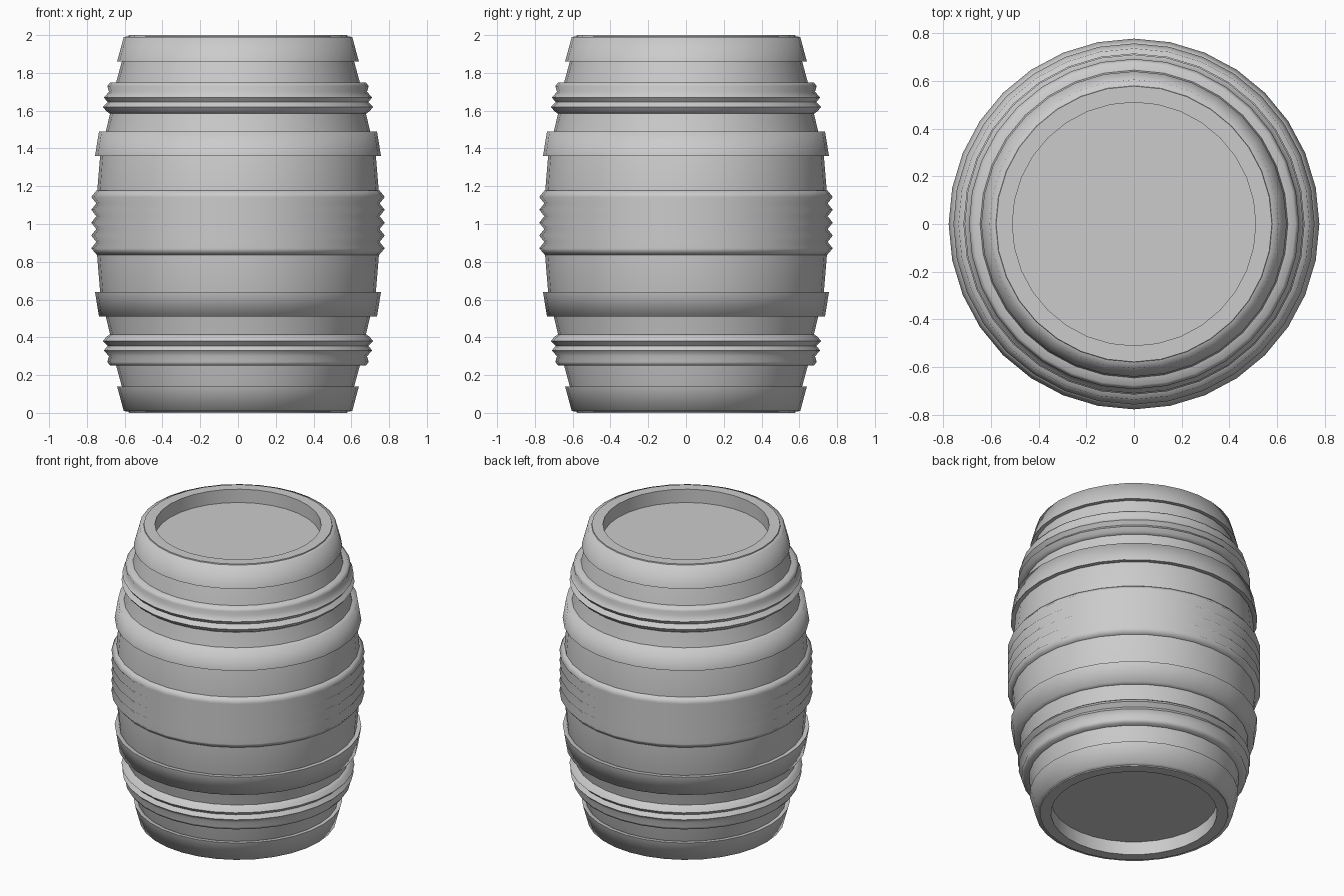
import bpy, bmesh, math

cube = bpy.data.objects.get("Cube")
if cube:
    bpy.data.objects.remove(cube, do_unlink=True)

SIDES = 32

grey = bpy.data.materials.new("plain_grey")
grey.use_nodes = True
COLOUR = (0.6, 0.6, 0.6, 1)
grey.diffuse_color = COLOUR
grey.node_tree.nodes["Principled BSDF"].inputs["Base Color"].default_value = COLOUR


def lathe(name, profile, smooth_angle, closed=True):
    """Turn a list of (radius, height) points around the z axis."""
    bm = bmesh.new()
    verts = [bm.verts.new((r, 0, z)) for r, z in profile]
    pairs = list(zip(verts, verts[1:]))
    if closed:
        pairs.append((verts[-1], verts[0]))
    edges = [bm.edges.new(p) for p in pairs]
    bmesh.ops.spin(bm, geom=verts + edges, cent=(0, 0, 0), axis=(0, 0, 1),
                   angle=math.tau, steps=SIDES, use_merge=False)
    bmesh.ops.remove_doubles(bm, verts=bm.verts, dist=0.0005)
    bmesh.ops.recalc_face_normals(bm, faces=bm.faces)
    mesh = bpy.data.meshes.new(name)
    bm.to_mesh(mesh)
    bm.free()
    mesh.materials.append(grey)
    obj = bpy.data.objects.new(name, mesh)
    bpy.context.collection.objects.link(obj)
    bpy.ops.object.select_all(action='DESELECT')
    obj.select_set(True)
    bpy.context.view_layer.objects.active = obj
    bpy.ops.object.shade_smooth_by_angle(angle=math.radians(smooth_angle))
    return obj


def flip(profile):
    """Mirror a profile about the middle of the barrel."""
    return [(r, 2 - z) for r, z in reversed(profile)]


# Barrel body with a sunken lid at each end
upper = [(0.75, 1.0), (0.745, 1.18), (0.73, 1.36), (0.70, 1.49), (0.677, 1.585),
         (0.645, 1.75), (0.615, 1.86), (0.578, 2.0), (0.51, 2.0), (0.51, 1.91), (0, 1.91)]
lathe("barrel_body", flip(upper)[:-1] + upper, 35, closed=False)

# Metal hoops, flared toward the middle, in mirrored pairs
end_hoop = [(0.60, 1.86), (0.64, 1.86), (0.605, 1.99), (0.57, 1.995)]
wide_hoop = [(0.70, 1.36), (0.757, 1.36), (0.736, 1.49), (0.68, 1.49)]
for part, hoop in (("end_hoop", end_hoop), ("wide_hoop", wide_hoop)):
    lathe("upper_" + part, hoop, 84)
    lathe("lower_" + part, flip(hoop), 84)

# Ridged rope bands between the hoops
rope = [(0.63, 1.585), (0.68, 1.585), (0.697, 1.597), (0.715, 1.62), (0.69, 1.645),
        (0.71, 1.67), (0.683, 1.70), (0.692, 1.73), (0.677, 1.75), (0.62, 1.75)]
lathe("upper_rope_band", rope, 80)
lathe("lower_rope_band", flip(rope), 80)

# Five ridged rope turns around the belly
pitch, turns, low = 0.068, 5, 0.837
belly = [(0.72, low), (0.748, low)]
for i in range(turns):
    z = low + pitch * i
    belly += [(0.777, z + pitch / 2), (0.75, z + pitch)]
belly.append((0.72, low + pitch * turns))
lathe("belly_rope_band", belly, 110)
